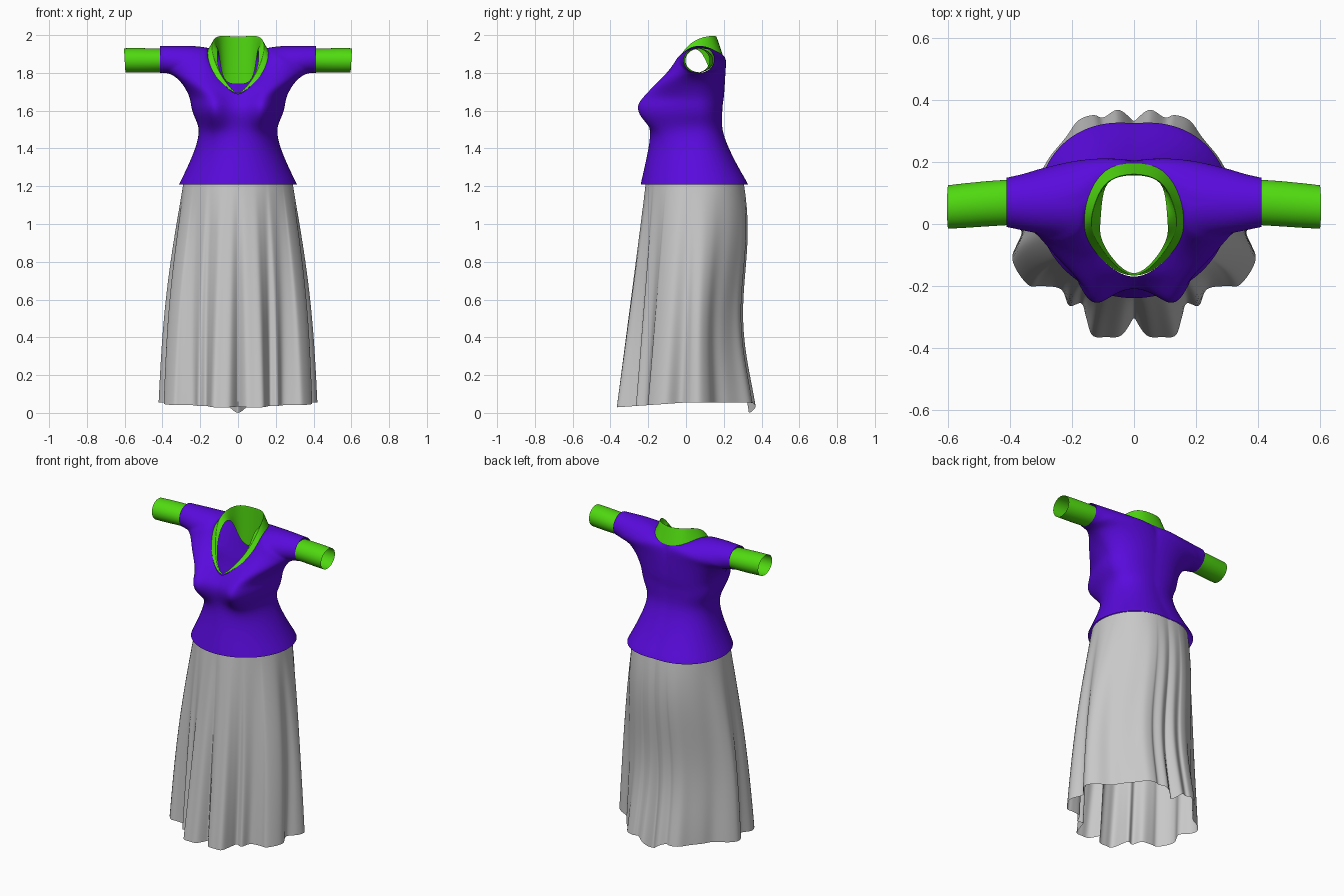
import bpy, bmesh
from math import sin, cos, pi, exp, atan2
from mathutils import Vector as V

if "Cube" in bpy.data.objects:
    bpy.data.objects.remove(bpy.data.objects["Cube"])


def material(name, rgb):
    m = bpy.data.materials.new(name)
    m.use_nodes = True
    col = (*rgb, 1)
    m.diffuse_color = col
    m.node_tree.nodes["Principled BSDF"].inputs["Base Color"].default_value = col
    return m


purple = material("purple cloth", (0.1, 0.003, 0.72))
green = material("green cloth", (0.08, 0.7, 0.005))
grey = material("grey cloth", (0.58, 0.58, 0.58))


def sheet(name, rows, mat, levels=2):
    """Loft rows of points into a half garment, then mirror and smooth it."""
    bm = bmesh.new()
    grid = [[bm.verts.new(p) for p in row] for row in rows]
    for a, b in zip(grid, grid[1:]):
        for i in range(len(a) - 1):
            bm.faces.new((a[i], a[i + 1], b[i + 1], b[i]))
    bmesh.ops.remove_doubles(bm, verts=bm.verts, dist=0.0005)
    bmesh.ops.recalc_face_normals(bm, faces=bm.faces)
    for f in bm.faces:
        f.smooth = True
    me = bpy.data.meshes.new(name)
    bm.to_mesh(me)
    bm.free()
    me.materials.append(mat)
    ob = bpy.data.objects.new(name, me)
    bpy.context.collection.objects.link(ob)
    mirror = ob.modifiers.new("mirror", "MIRROR")
    mirror.merge_threshold = 0.001
    sub = ob.modifiers.new("smooth", "SUBSURF")
    sub.levels = sub.render_levels = levels
    return ob


def catmull(pts, n):
    """Smooth curve through the points, n steps per span."""
    out = []
    for i in range(len(pts) - 1):
        p0, p1, p2 = pts[max(i - 1, 0)], pts[i], pts[i + 1]
        p3 = pts[min(i + 2, len(pts) - 1)]
        for k in range(n):
            t = k / n
            out.append(0.5 * (2 * p1 + (p2 - p0) * t
                              + (2 * p0 - 5 * p1 + 4 * p2 - p3) * t * t
                              + (3 * p1 - p0 - 3 * p2 + p3) * t ** 3))
    return out + [pts[-1]]


# Bodice: half rings run from the front edge, round the side, to the back edge
STEPS = 14


def half_ring(front, side, back, e=1.0, df=0.0, db=0.0, bust=0.0):
    def quarter(end, bulge, t):
        a = sin(t) ** e
        p = end.lerp(side, a)
        p.y = side.y + (end.y - side.y) * cos(t) + bulge * sin(2 * t)
        return p
    ts = [pi / 2 * i / STEPS for i in range(STEPS + 1)]
    fr = [quarter(front, -df, t) for t in ts]
    for p, t in zip(fr, ts):
        p.y -= bust * exp(-((p.x - 0.145) / 0.075) ** 2) * cos(t) ** 0.5
    return fr + [quarter(back, db, t) for t in reversed(ts[:-1])]


# height, half width, front depth, back depth, bust, back fullness
torso = [(1.21, .312, -.24, .325, 0, .02), (1.23, .303, -.236, .316, 0, .02),
         (1.30, .268, -.22, .275, 0, .015), (1.40, .225, -.198, .225, 0, .01),
         (1.48, .205, -.187, .194, .015, .01), (1.53, .212, -.195, .188, .065, .01),
         (1.58, .238, -.208, .19, .098, .01), (1.63, .25, -.205, .192, .108, .01),
         (1.67, .254, -.175, .2, .1, .01)]
# front edge, underarm, back edge, roundness, front bulge, back bulge
yoke = [((.062, -.155, 1.725), (.285, .06, 1.73), (0, .203, 1.75), 1.1, .055, .015),
        ((.125, -.095, 1.785), (.32, .06, 1.77), (0, .205, 1.82), 1.2, .05, .02),
        ((.157, -.04, 1.86), (.35, .06, 1.79), (0, .2, 1.885), 1.4, .05, .035),
        ((.162, 0, 1.91), (.372, .07, 1.797), (.1, .187, 1.905), 1.7, .07, .04),
        ((.157, .08, 1.94), (.388, .07, 1.8), (.157, .08, 1.94), 2, .112, .108),
        ((.28, .07, 1.945), (.4, .07, 1.8), (.28, .07, 1.945), 2, .095, .095),
        ((.412, .07, 1.942), (.412, .07, 1.8), (.412, .07, 1.942), 2, .08, .08)]
rings = [half_ring(V((0, f, z)), V((w, .06, z)), V((0, b, z)), db=full, bust=bu)
         for z, w, f, b, bu, full in torso]
rings += [half_ring(V(f), V(s), V(b), e, df, db) for f, s, b, e, df, db in yoke]
sheet("bodice", rings, purple)

# Lower sleeves: open tubes coming out of the bodice sleeves
tube = []
for x, yc, ry, rz in [(.4, .07, .074, .063), (.47, .066, .074, .065),
                      (.54, .06, .073, .066), (.6, .055, .071, .065)]:
    tube.append([V((x + 0.004 * cos(a), yc + ry * sin(a), 1.866 + rz * cos(a)))
                 for a in [2 * pi * i / 24 for i in range(25)]])
sheet("lower_sleeves", tube, green)

# Collar: rises from the neckline to a crest, then folds inside;
# the lining is short at the sides and hangs long at the back
neckline = [V((0, -.172, 1.675))] + [V(r[0]) for r in yoke[:5]]
neckline += [V(yoke[3][2]), V(yoke[2][2])]
crest = [(0, -.17, 1.677), (.05, -.147, 1.73), (.1, -.09, 1.8), (.133, -.035, 1.885),
         (.142, .01, 1.95), (.125, .075, 1.99), (.09, .145, 2.003), (0, .167, 1.995)]
lining = [(0, -.168, 1.677), (.046, -.14, 1.73), (.09, -.085, 1.79), (.112, -.035, 1.86),
          (.108, .01, 1.933), (.103, .09, 1.93), (.085, .148, 1.74), (0, .162, 1.74)]
crest, lining = [V(p) for p in crest], [V(p) for p in lining]


def between(a, b, t):
    return [p.lerp(q, t) for p, q in zip(a, b)]


sheet("collar", [neckline, between(neckline, crest, .5), between(neckline, crest, .9),
                 crest, between(crest, lining, .08), between(crest, lining, .5),
                 lining], green)

# Skirt: an oval waist spreading into a folded hem
hem = [(0, -.3), (.04, -.36), (.09, -.365), (.135, -.36), (.155, -.3), (.17, -.255),
       (.21, -.265), (.235, -.21), (.3, -.2), (.345, -.195), (.395, -.11), (.36, -.03),
       (.405, .02), (.42, .07), (.38, .12), (.31, .16), (.27, .22), (.22, .28),
       (.18, .335), (.13, .352), (.1, .343), (.05, .37), (0, .33)]
outline = catmull([V((x, y, 0)) for x, y in hem], 4)
LEVELS = 14
skirt = []
for k in range(LEVELS + 1):
    s = k / LEVELS
    row = []
    for p in outline:
        th = atan2(p.x / .41, -p.y / .36)
        waist = V((.288 * sin(th), .045 - .258 * cos(th), 1.225))
        waist.y += .015 * max(0, -sin(2 * th))
        low = .055 - .025 * max(0, -p.y / .36)
        if p.y > 0:
            low -= .055 * exp(-(p.x / .05) ** 2)
        q = waist.lerp(V((p.x, p.y, low)), s)
        # the seat swells, then the cloth falls inward below it
        back = max(0, -cos(th))
        q.y += back * (.022 * sin(2 * pi * s) - .032 * sin(pi * s) ** 2)
        q.x += .026 * sin(th) * sin(pi * s) * abs(sin(th))
        row.append(q)
    skirt.append(row)
sheet("skirt", skirt, grey, 1)
